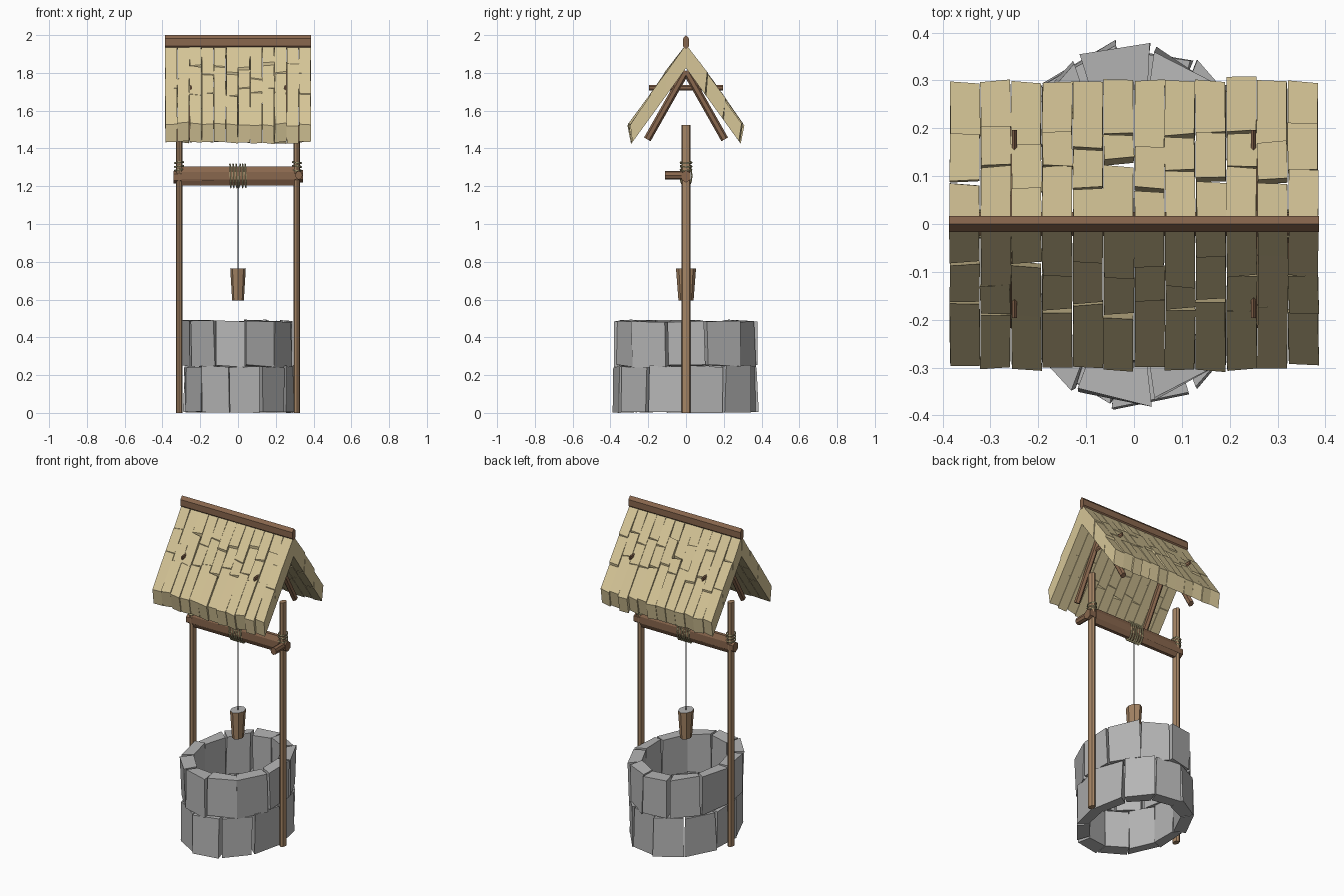
import bpy, bmesh, math, random
from mathutils import Matrix, Vector

random.seed(7)
if "Cube" in bpy.data.objects:
    bpy.data.objects.remove(bpy.data.objects["Cube"], do_unlink=True)


def material(name, r, g, b):
    m = bpy.data.materials.new(name)
    m.use_nodes = True
    m.diffuse_color = (r, g, b, 1)
    m.node_tree.nodes["Principled BSDF"].inputs["Base Color"].default_value = (r, g, b, 1)
    return m


STONE = material("grey stone", 0.46, 0.46, 0.46)
SHINGLE = material("straw shingle", 0.67, 0.56, 0.31)
POST = material("light wood", 0.38, 0.235, 0.13)
DARK = material("dark wood", 0.25, 0.135, 0.075)
ROPE = material("pale rope", 0.50, 0.45, 0.24)
CORD = material("grey cord", 0.16, 0.16, 0.16)


def finish(name, bm, *mats):
    bmesh.ops.recalc_face_normals(bm, faces=bm.faces)
    me = bpy.data.meshes.new(name)
    bm.to_mesh(me)
    bm.free()
    for m in mats:
        me.materials.append(m)
    ob = bpy.data.objects.new(name, me)
    bpy.context.collection.objects.link(ob)
    return ob


def block(bm, bottom, top):
    """Solid between two matching quads."""
    v = [bm.verts.new(p) for p in bottom + top]
    bm.faces.new(v[:4])
    bm.faces.new(v[4:])
    for i in range(4):
        j = (i + 1) % 4
        bm.faces.new((v[i], v[j], v[j + 4], v[i + 4]))


def pole(name, mat, a, b, rx, ry, sides=8, taper=1.0, spin=0.0):
    """Elliptical prism from a to b; rx and ry are its half widths."""
    a, b = Vector(a), Vector(b)
    d = b - a
    # cross-section axes: keep one of them along x, or along y for x-aligned poles
    z = d.normalized()
    ref = Vector((0, 1, 0)) if abs(z.x) > 0.9 else Vector((1, 0, 0))
    y = z.cross(ref).normalized()
    x = y.cross(z)
    frame = Matrix((x, y, z)).transposed().to_4x4()
    frame.translation = (a + b) / 2
    bm = bmesh.new()
    bmesh.ops.create_cone(bm, cap_ends=True, segments=sides, radius1=1, radius2=taper, depth=d.length,
                          matrix=frame @ Matrix.Diagonal((rx, ry, 1, 1)) @ Matrix.Rotation(spin, 4, "Z"))
    return finish(name, bm, mat)


def ring(name, loc, scale, rot):
    """One loop of rope."""
    bpy.ops.mesh.primitive_torus_add(location=loc, rotation=rot, major_segments=12, minor_segments=5,
                                     major_radius=1, minor_radius=0.12)
    ob = bpy.context.object
    ob.name = name
    ob.scale = scale
    ob.data.materials.append(ROPE)


def wob(amount):
    return random.uniform(-amount, amount)


# Stone wall: two staggered oval courses of rough blocks
SQUASH, COUNT = 0.78, 11


def wall_point(radius, angle, z):
    return Vector((radius * math.cos(angle) * SQUASH, radius * math.sin(angle), z))


for name, z0, z1, shift in (("lower_wall", 0.0, 0.245, 0.0), ("upper_wall", 0.248, 0.487, 0.5)):
    bm = bmesh.new()
    step = math.tau / COUNT
    for i in range(COUNT):
        a0 = (i + shift) * step + 0.012 + wob(0.02)
        a1 = (i + 1 + shift) * step - 0.012 + wob(0.02)
        push = wob(0.008)
        corners = ((0.296, a0), (0.378 + push, a0), (0.378 + push, a1), (0.296, a1))
        quads = []
        for z in (z0, z1):
            quads.append([wall_point(r + wob(0.008), a + wob(0.015), z + (wob(0.008) if z else random.random() * 0.008))
                          for r, a in corners])
        block(bm, *quads)
    finish(name, bm, STONE)

# Posts with rope lashings
for side, s in (("left", 1), ("right", -1)):
    x = 0.312 * s
    pole(side + "_post", POST, (x, 0, 0), (x, 0, 1.525), 0.017, 0.025)
    for k in range(3):
        ring(side + "_lashing", (x, 0, 1.285 + k * 0.02), (0.024, 0.03, 0.04), (wob(0.15), 0.12 * s, 0))

# Winding beam, its stub handle and the coil of rope
pole("beam", DARK, (-0.30, 0, 1.255), (0.30, 0, 1.255), 0.027, 0.054, spin=math.pi / 8)
pole("beam_axle", DARK, (-0.342, 0, 1.247), (0.345, 0, 1.252), 0.028, 0.033, sides=6)
pole("handle", DARK, (0.322, -0.11, 1.258), (0.322, 0.02, 1.258), 0.02, 0.023)
for k in range(6):
    ring("rope_coil", (-0.04 + k * 0.016, 0, 1.255), (0.06, 0.031, 0.035), (0, math.pi / 2 + wob(0.06), 0))

# Hanging cord and bucket
pole("cord", CORD, (0, 0, 0.7), (0, 0, 1.22), 0.003, 0.004, sides=6)
bucket = pole("bucket", POST, (0, 0, 0.595), (0, 0, 0.765), 0.031, 0.04, taper=1.33)
bucket.data.materials.append(STONE)
for f in bucket.data.polygons:
    if f.normal.z > 0.9:
        f.material_index = 1

# Shingled roof slopes: columns of uneven boards
COLUMNS, HALF = 12, 0.386
RIDGE_OUT, EAVE_OUT = Vector((0, 0, 1.95)), Vector((0, 0.303, 1.525))
RIDGE_IN, EAVE_IN = Vector((0, 0, 1.825)), Vector((0, 0.286, 1.43))
NORMAL = Vector((0, 0.81, 0.58))

for name, s in (("back_roof", 1), ("front_roof", -1)):
    bm = bmesh.new()
    width = 2 * HALF / COLUMNS
    for c in range(COLUMNS):
        x0 = -HALF + c * width + 0.001
        x1 = x0 + width - 0.002
        odd = 0.12 * (c % 2)
        cuts = [0, 0.27 + odd + wob(0.04), 0.58 + odd / 2 + wob(0.05), 1 + wob(0.015)]
        for t0, t1 in zip(cuts, cuts[1:]):
            lift = wob(0.006)
            quads = []
            for t, tilt in ((t0, wob(0.003)), (t1 - 0.004, wob(0.003))):
                out = RIDGE_OUT.lerp(EAVE_OUT, t) + NORMAL * (lift + tilt if t else 0)
                inn = RIDGE_IN.lerp(EAVE_IN, t)
                skew = Vector((0, 0.3, -0.42)) * wob(0.02) if t else Vector()
                e = wob(0.002)
                quad = [inn + Vector((x0, 0, 0)), inn + skew + Vector((x1, 0, 0)),
                        out + skew + Vector((x1 + e, 0, 0)), out + Vector((x0 + e, 0, 0))]
                quads.append([Vector((p.x, p.y * s, p.z)) for p in quad])
            block(bm, *quads)
    finish(name, bm, SHINGLE)

# Ridge pole, rafters and tie poles
pole("ridge_pole", DARK, (-0.387, 0, 1.962), (0.387, 0, 1.962), 0.019, 0.038, sides=6)
for side, s in (("left", 1), ("right", -1)):
    x = 0.25 * s
    pole(side + "_tie_pole", DARK, (x, -0.197, 1.722), (x, 0.197, 1.722), 0.006, 0.014, sides=6)
    for end, f in (("front", -1), ("back", 1)):
        pole(f"{side}_{end}_rafter", DARK, (x, 0, 1.81), (x, 0.205 * f, 1.448), 0.016, 0.02, sides=6)
